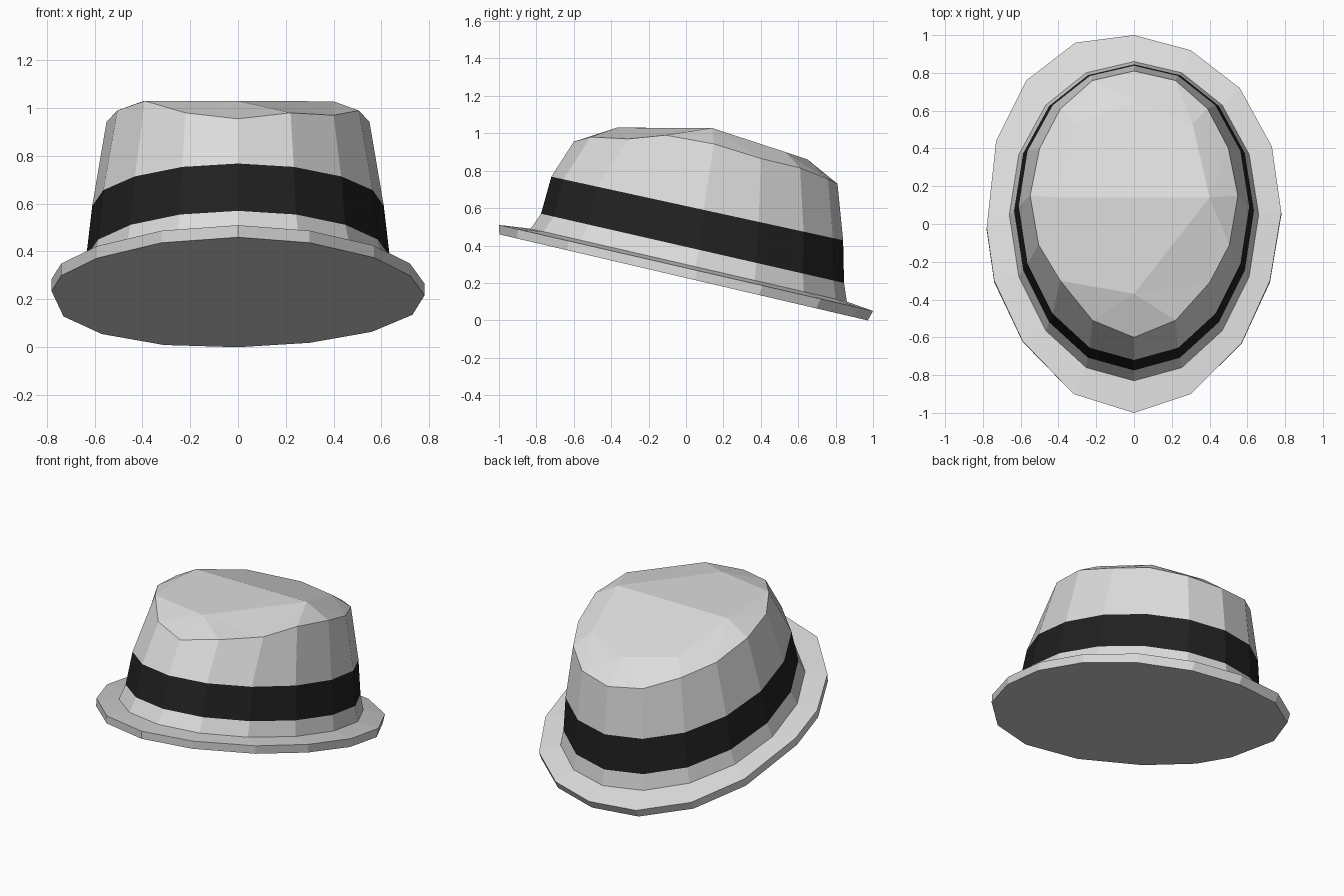
import bpy, bmesh, math

if "Cube" in bpy.data.objects:
    bpy.data.objects.remove(bpy.data.objects["Cube"])

N = 16  # sides around the hat


def material(name, rgb):
    m = bpy.data.materials.new(name)
    m.diffuse_color = (*rgb, 1)
    m.use_nodes = True
    m.node_tree.nodes["Principled BSDF"].inputs["Base Color"].default_value = m.diffuse_color
    return m


felt = material("light_grey_felt", (0.72, 0.72, 0.72))
ribbon = material("black_ribbon", (0.015, 0.015, 0.015))


def oval(w, y_front, y_back, z_front, z_back):
    """Slightly egg-shaped tilted ring, starting at the front and going right."""
    pts = []
    for i in range(N):
        t = 2 * math.pi * i / N
        y = (y_front + y_back) / 2 - (y_back - y_front) / 2 * math.cos(t) + 0.035 * math.sin(t) ** 2
        f = (y - y_front) / (y_back - y_front)
        pts.append((w * math.sin(t), y, z_front + f * (z_back - z_front)))
    return pts


# Hand-shaped brim outline seen from above
outline = [(0, -1), (.30, -.90), (.57, -.63), (.72, -.30), (.78, .06), (.73, .41), (.56, .72),
           (.30, .92), (0, 1), (-.31, .96), (-.57, .76), (-.73, .44), (-.78, -.02),
           (-.74, -.30), (-.59, -.62), (-.32, -.90)]
brim_top = [(x, y, .28 - .23 * y) for x, y in outline]
brim_low = [(x, y * .985 - .013, .2265 - .2335 * (y * .985 - .013)) for x, y in outline]

# Crown edge: right half mirrored to the left, with a dent at the right front
half = [(0, -.60, .955), (.22, -.51, .98), (.40, -.31, .97), (.505, -.11, .99), (.55, .15, .943),
        (.50, .40, .865), (.39, .61, .815), (.22, .76, .755), (0, .81, .73)]
edge = half + [(-x, y, z) for x, y, z in half[7:0:-1]]
edge[14] = (-.39, -.30, 1.03)

rings = [brim_low, brim_top,
         oval(.66, -.83, .86, .49, .10),
         oval(.635, -.775, .845, .57, .20),    # ribbon bottom
         oval(.61, -.72, .84, .768, .428),     # ribbon top
         edge]

bm = bmesh.new()
loops = [[bm.verts.new(p) for p in r] for r in rings]
bm.faces.new(loops[0][::-1])  # closed underside
for k in range(len(loops) - 1):
    a, b = loops[k], loops[k + 1]
    for i in range(N):
        j = (i + 1) % N
        f = bm.faces.new((a[i], a[j], b[j], b[i]))
        f.material_index = 1 if k == 3 else 0

# Crown top: a flat middle falling away at the back
e = loops[-1]
front, mid, back = [bm.verts.new(p) for p in ((0, -.37, 1.03), (0, .14, 1.028), (0, .65, .86))]
rs, rb, ls, lb = [bm.verts.new(p) for p in
                  ((.40, .14, 1.028), (.31, .53, .90), (-.40, .14, 1.028), (-.31, .53, .90))]
bm.faces.new((front, e[2], rs))
bm.faces.new((front, rs, mid))
bm.faces.new((front, mid, ls, e[14]))
for side, rear, s in ((rs, rb, 1), (ls, lb, -1)):
    g = lambda i: e[(s * i) % N]
    for f in ((g(0), g(1), front), (g(1), g(2), front), (g(2), g(3), side), (g(3), g(4), side),
              (g(4), g(5), side), (g(5), rear, side), (g(5), g(6), rear), (g(6), g(7), rear),
              (g(7), back, rear), (g(7), g(8), back), (mid, side, rear), (mid, rear, back)):
        bm.faces.new(f)
bmesh.ops.recalc_face_normals(bm, faces=bm.faces)

mesh = bpy.data.meshes.new("hat")
bm.to_mesh(mesh)
bm.free()
mesh.materials.append(felt)
mesh.materials.append(ribbon)
bpy.context.collection.objects.link(bpy.data.objects.new("hat", mesh))
